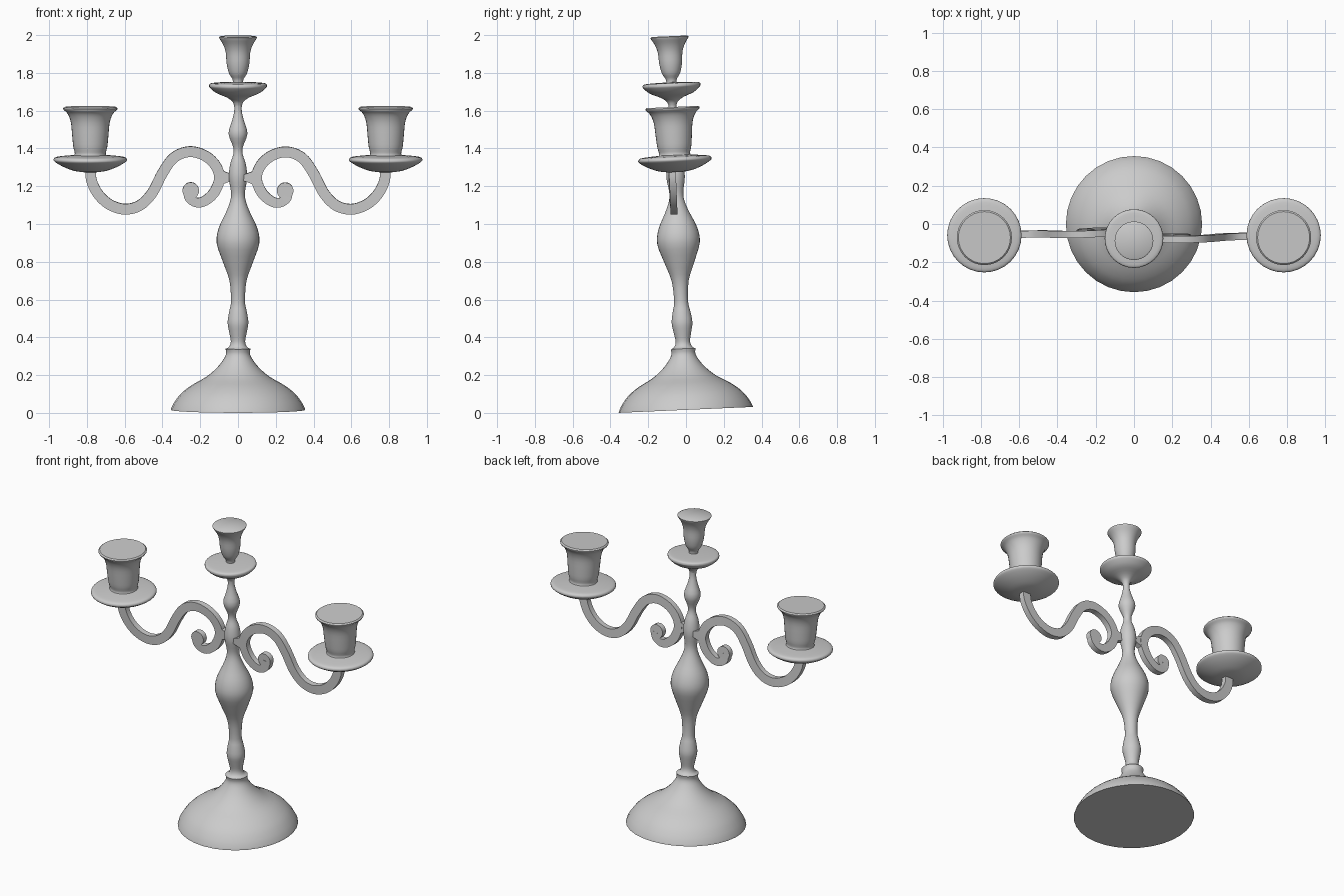
import bpy, bmesh, math
from mathutils import Vector

TILT = 0.044   # the whole piece leans slightly forward
SEG = 32


def spline(pts, n):
    """Catmull-Rom samples through 2D points."""
    p = [Vector(q) for q in pts]
    p = [2 * p[0] - p[1]] + p + [2 * p[-1] - p[-2]]
    out = []
    for i in range(1, len(p) - 2):
        a, b, c, d = p[i - 1:i + 3]
        for k in range(n):
            t = k / n
            out.append(0.5 * (2 * b + (c - a) * t + (2 * a - 5 * b + 4 * c - d) * t * t
                              + (3 * b - a - 3 * c + d) * t ** 3))
    return out + [p[-2]]


def finish(name, bm, angle=40):
    bmesh.ops.recalc_face_normals(bm, faces=bm.faces)
    me = bpy.data.meshes.new(name)
    bm.to_mesh(me)
    bm.free()
    ob = bpy.data.objects.new(name, me)
    bpy.context.collection.objects.link(ob)
    ob.rotation_euler.x = TILT
    bpy.ops.object.select_all(action='DESELECT')
    ob.select_set(True)
    bpy.context.view_layer.objects.active = ob
    bpy.ops.object.shade_smooth_by_angle(angle=math.radians(angle))
    return ob


def skin(bm, rings):
    """Bridge closed rings and cap both ends."""
    n = len(rings[0])
    for a, b in zip(rings, rings[1:]):
        for i in range(n):
            j = (i + 1) % n
            bm.faces.new((a[i], a[j], b[j], b[i]))
    bm.faces.new(rings[0])
    bm.faces.new(rings[-1])


def lathe(name, profile, x=0.0, n=3, lip=None):
    pts = spline(profile, n) + ([Vector(lip)] if lip else [])
    bm = bmesh.new()
    rings = [[bm.verts.new((x + r * math.cos(math.tau * i / SEG),
                            r * math.sin(math.tau * i / SEG), z)) for i in range(SEG)]
             for r, z in pts]
    skin(bm, rings)
    return finish(name, bm)


def arm(name, side, y_in, y_out):
    bm = bmesh.new()
    pts = spline(ARM, 5)
    rings = []
    for i, p in enumerate(pts):
        t = (pts[min(i + 1, len(pts) - 1)] - pts[max(i - 1, 0)]).normalized()
        nrm = Vector((-t.y, t.x))
        w = 0.022 + 0.006 * min(1, i / 20)
        y = y_in + (y_out - y_in) * p.x / 0.78
        rings.append([bm.verts.new((side * q.x, y + dy, q.y)) for q, dy in
                      ((p + nrm * w, -.018), (p + nrm * w, .018),
                       (p - nrm * w, .018), (p - nrm * w, -.018))])
    skin(bm, rings)
    # pointed tab into the stem, and round end of the scroll
    tab = [(0.02, 1.26), (0.075, 1.28), (0.11, 1.31), (0.11, 1.18), (0.085, 1.21), (0.02, 1.235)]
    disc = [(0.25 + 0.044 * math.cos(math.tau * i / 20),
             1.178 + 0.044 * math.sin(math.tau * i / 20)) for i in range(20)]
    for outline in (tab, disc):
        y = y_in + (y_out - y_in) * outline[2][0] / 0.78
        skin(bm, [[bm.verts.new((side * x, y + dy, z)) for x, z in outline]
                  for dy in (-.0175, .0175)])
    finish(name, bm)


# Domed foot
lathe("base", [(0.356, 0.016), (0.352, 0.028), (0.335, 0.06), (0.30, 0.104), (0.245, 0.147),
               (0.17, 0.19), (0.113, 0.238), (0.076, 0.285), (0.063, 0.315), (0.066, 0.34)])

# Turned stem
lathe("stem", [(0.064, 0.339), (0.046, 0.352), (0.038, 0.38), (0.047, 0.43), (0.055, 0.48),
               (0.046, 0.54), (0.037, 0.59), (0.045, 0.70), (0.08, 0.80), (0.113, 0.90),
               (0.102, 0.98), (0.065, 1.06), (0.042, 1.12), (0.037, 1.17), (0.049, 1.25),
               (0.041, 1.32), (0.025, 1.37), (0.026, 1.41), (0.05, 1.48), (0.031, 1.55),
               (0.02, 1.60), (0.022, 1.64), (0.03, 1.67)])

# Centre drip pan and candle cup
lathe("centre_pan", [(0.019, 1.625), (0.03, 1.65), (0.06, 1.672), (0.115, 1.695), (0.148, 1.723),
                     (0.153, 1.735), (0.145, 1.746), (0.10, 1.75), (0.03, 1.752)])
lathe("centre_cup", [(0.026, 1.745), (0.03, 1.77), (0.048, 1.80), (0.06, 1.85), (0.065, 1.91),
                     (0.078, 1.95), (0.098, 1.983), (0.101, 1.991)], lip=(0.093, 1.996))

# Scrolled arm centreline in x, z
ARM = [(0.268, 1.175), (0.258, 1.138), (0.22, 1.115), (0.175, 1.124), (0.125, 1.17),
       (0.098, 1.245), (0.122, 1.315), (0.18, 1.365), (0.26, 1.384), (0.34, 1.352), (0.40, 1.27),
       (0.455, 1.165), (0.52, 1.10), (0.60, 1.08), (0.68, 1.105), (0.74, 1.16), (0.775, 1.23),
       (0.78, 1.295)]

# Side arms with their pans and cups
for side, label, y_in, y_out in ((-1, "left", 0.02, -0.015), (1, "right", -0.02, -0.016)):
    arm(label + "_arm", side, y_in, y_out)
    lathe(label + "_pan", [(0.04, 1.276), (0.09, 1.284), (0.145, 1.305), (0.187, 1.33),
                           (0.194, 1.343), (0.183, 1.355), (0.14, 1.361), (0.08, 1.366)],
          side * 0.782)
    lathe(label + "_cup", [(0.09, 1.355), (0.082, 1.375), (0.09, 1.41), (0.096, 1.47),
                           (0.103, 1.54), (0.12, 1.585), (0.141, 1.606), (0.144, 1.614)],
          side * 0.782, lip=(0.136, 1.621))
